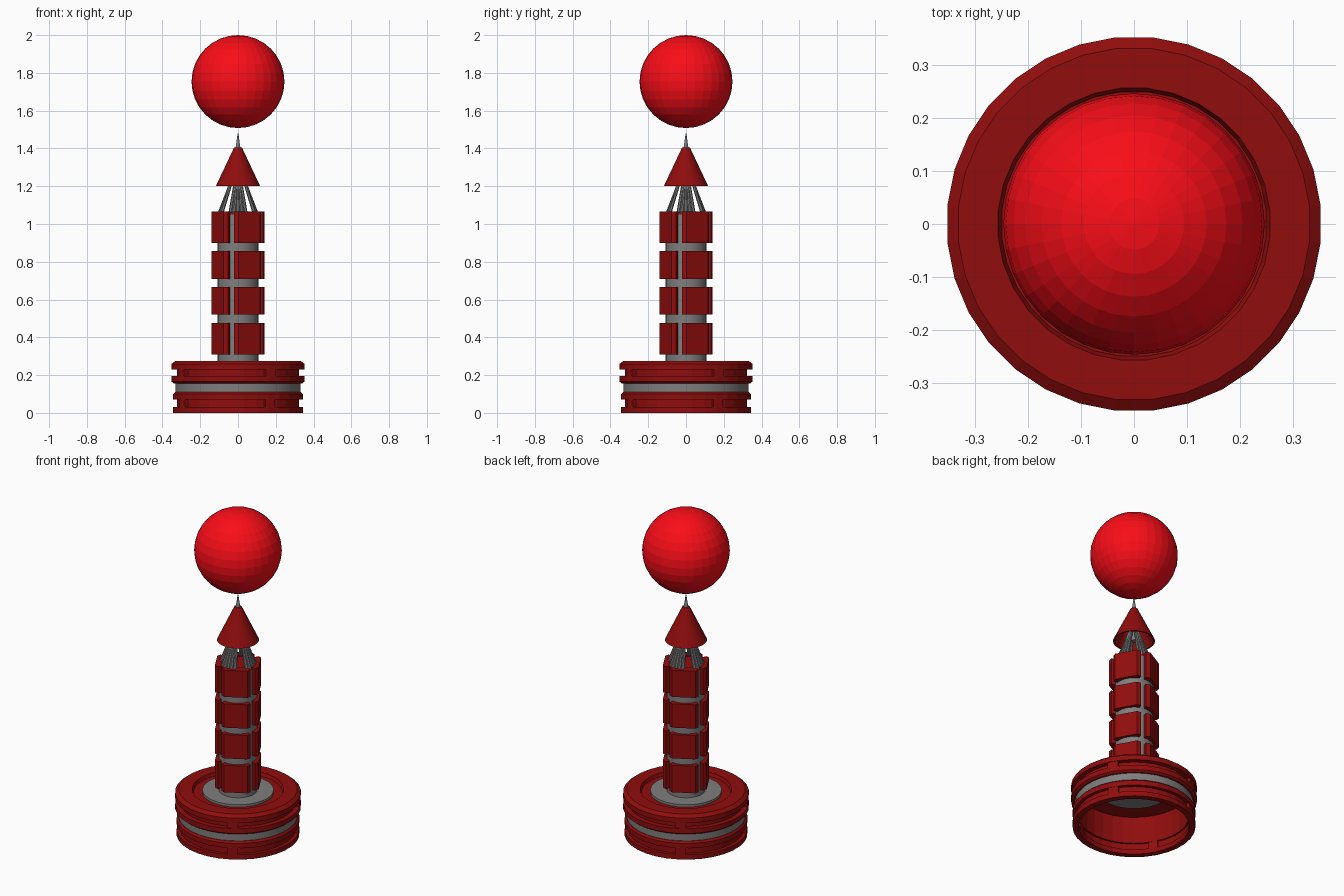
import bpy, bmesh
from math import sin, cos, pi, radians
from mathutils import Vector

if "Cube" in bpy.data.objects:
    bpy.data.objects.remove(bpy.data.objects["Cube"])


def material(name, rgb):
    m = bpy.data.materials.new(name)
    m.diffuse_color = (*rgb, 1)
    m.use_nodes = True
    m.node_tree.nodes["Principled BSDF"].inputs["Base Color"].default_value = m.diffuse_color
    return m


DARK_RED = material("dark_red", (0.28, 0.004, 0.004))
BRIGHT_RED = material("bright_red", (0.95, 0.004, 0.009))
GREY = material("mid_grey", (0.21, 0.21, 0.21))


def finish(name, bm, mat=GREY, smooth=False):
    bmesh.ops.recalc_face_normals(bm, faces=bm.faces)
    me = bpy.data.meshes.new(name)
    bm.to_mesh(me)
    bm.free()
    ob = bpy.data.objects.new(name, me)
    bpy.context.collection.objects.link(ob)
    me.materials.append(mat)
    if smooth:
        bpy.context.view_layer.objects.active = ob
        ob.select_set(True)
        bpy.ops.object.shade_smooth_by_angle(angle=radians(30))
        ob.select_set(False)
    return ob


def lathe(name, profile, mat=GREY, n=32, smooth=False):
    """Revolve a closed (radius, z) loop around the z axis."""
    bm = bmesh.new()
    rings = []
    for i in range(n):
        a = 2 * pi * (i + 0.5) / n
        rings.append([bm.verts.new((r * cos(a), r * sin(a), z)) for r, z in profile])
    k = len(profile)
    for i in range(n):
        p, q = rings[i], rings[(i + 1) % n]
        for j in range(k):
            bm.faces.new((p[j], q[j], q[(j + 1) % k], p[(j + 1) % k]))
    return finish(name, bm, mat, smooth)


def prism(bm, polar, z0, z1):
    """Extrude an outline of (radius, degrees) points from z0 to z1."""
    pts = [(r * cos(radians(a)), r * sin(radians(a))) for r, a in polar]
    lo = [bm.verts.new((x, y, z0)) for x, y in pts]
    hi = [bm.verts.new((x, y, z1)) for x, y in pts]
    bm.faces.new(lo)
    bm.faces.new(hi)
    for i in range(len(pts)):
        j = (i + 1) % len(pts)
        bm.faces.new((lo[i], lo[j], hi[j], hi[i]))


def rod(bm, p, q, r1, r2, n=8):
    p, q = Vector(p), Vector(q)
    d = q - p
    m = d.to_track_quat('Z', 'Y').to_matrix().to_4x4()
    m.translation = (p + q) / 2
    bmesh.ops.create_cone(bm, cap_ends=True, segments=n, radius1=r1, radius2=r2,
                          depth=d.length, matrix=m)


def slot_ribs(name, r0, r1, z0, z1):
    """Four short ribs that divide a groove into slots."""
    bm = bmesh.new()
    for a in (-60, 30, 120, 210):
        prism(bm, [(r0, a - 5), (r1, a - 5), (r1, a + 5), (r0, a + 5)], z0, z1)
    finish(name, bm, DARK_RED)


# Base: two grooved rings with a grey band between them
lathe("base_lower_ring",
      [(0.31, 0), (0.345, 0), (0.345, 0.03), (0.325, 0.03), (0.325, 0.07),
       (0.345, 0.07), (0.345, 0.1), (0.335, 0.11), (0.325, 0.11), (0.325, 0.16),
       (0.31, 0.16), (0.31, 0.07), (0.32, 0.07), (0.32, 0.03), (0.31, 0.03)], DARK_RED)
slot_ribs("lower_slot_ribs", 0.311, 0.343, 0.03, 0.07)
lathe("base_grey_band", [(0.32, 0.105), (0.332, 0.105), (0.332, 0.16), (0.32, 0.16)],
      smooth=True)
lathe("base_upper_ring",
      [(0.31, 0.155), (0.34, 0.155), (0.353, 0.165), (0.353, 0.195), (0.324, 0.195),
       (0.324, 0.23), (0.353, 0.23), (0.353, 0.26), (0.332, 0.276), (0.257, 0.276),
       (0.25, 0.257), (0.19, 0.257), (0.19, 0.237), (0.31, 0.237)], DARK_RED)
slot_ribs("upper_slot_ribs", 0.315, 0.35, 0.195, 0.23)

# Grey floor disc, column core and its red lid
for name, r, z0, z1, mat in (("floor_disc", 0.2, 0.23, 0.272, GREY),
                             ("column_core", 0.108, 0.26, 1.05, GREY),
                             ("column_lid", 0.108, 1.05, 1.06, DARK_RED)):
    bm = bmesh.new()
    rod(bm, (0, 0, z0), (0, 0, z1), r, r, 32)
    finish(name, bm, mat, smooth=True)

# Four tiers of four armour plates
for t, (z0, z1) in enumerate(((0.31, 0.477), (0.52, 0.667), (0.71, 0.857), (0.9, 1.065))):
    bm = bmesh.new()
    for k in range(4):
        c = -61 + 90 * k
        prism(bm, [(0.085, c - 38), (0.133, c - 38), (0.14, c - 28),
                   (0.14, c + 28), (0.133, c + 38), (0.085, c + 38), (0.08, c)], z0, z1)
    finish(f"column_plates_{t + 1}", bm, DARK_RED)

# Converging struts under the cone
bm = bmesh.new()
for k in range(4):
    for off in (-25, -12.5, 0, 12.5, 25):
        a = radians(90 * k + off)
        rod(bm, (0.097 * cos(a), 0.097 * sin(a), 1.055),
            (0.02 * cos(a), 0.02 * sin(a), 1.27), 0.011, 0.006)
finish("cone_struts", bm, smooth=True)

# Hollow cone cap and needle
lathe("cone_cap", [(0.118, 1.2), (0.021, 1.405), (0.004, 1.405), (0.004, 1.385),
                   (0.109, 1.2)], DARK_RED, 32, True)
bm = bmesh.new()
rod(bm, (0, 0, 1.2), (0, 0, 1.41), 0.016, 0.012, 16)
rod(bm, (0, 0, 1.4), (0, 0, 1.48), 0.013, 0.002, 16)
finish("needle", bm, smooth=True)

# Floating ball
bm = bmesh.new()
bmesh.ops.create_uvsphere(bm, u_segments=32, v_segments=16, radius=0.246)
bmesh.ops.translate(bm, verts=bm.verts, vec=(0, 0, 1.754))
finish("floating_ball", bm, BRIGHT_RED)
